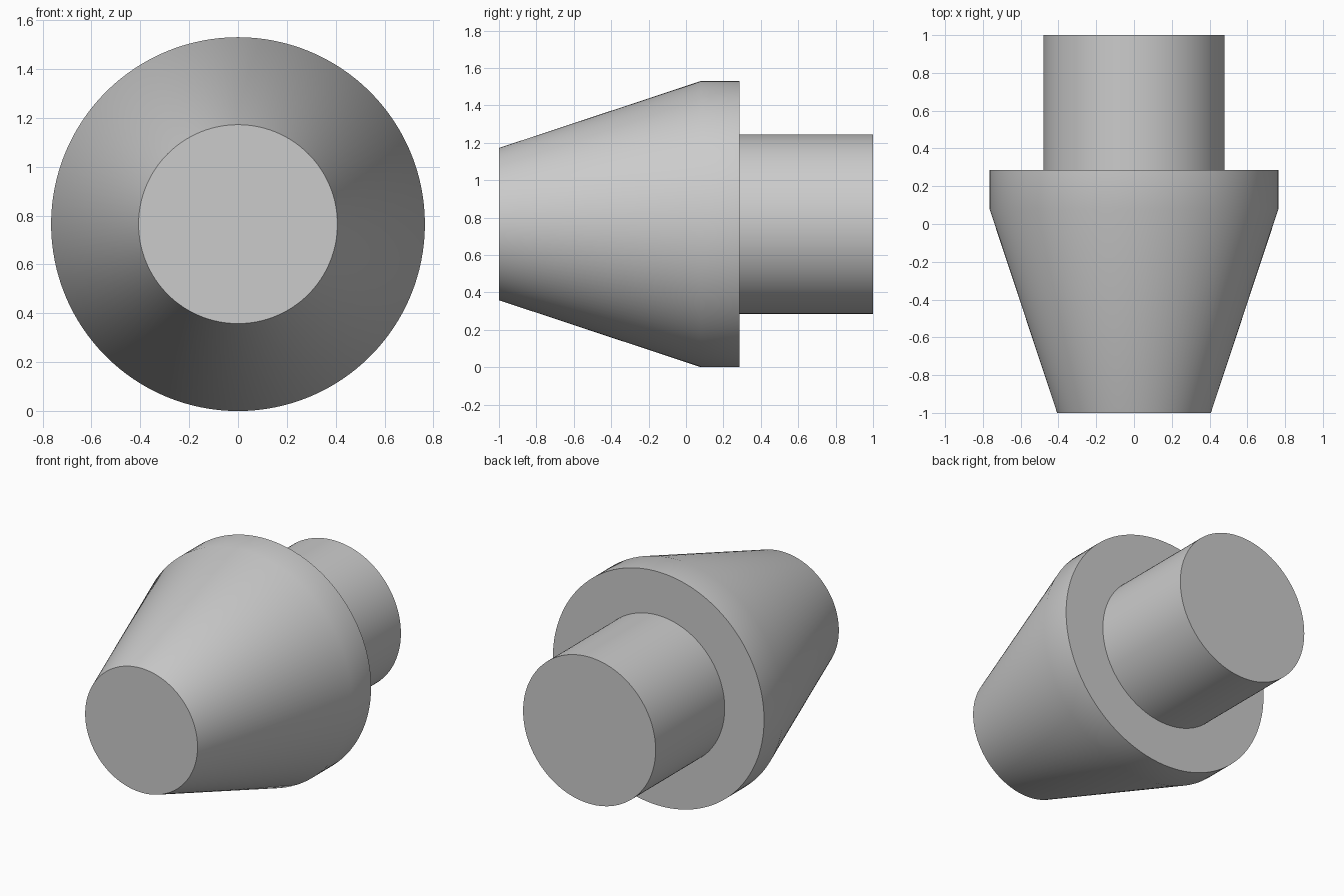
import bpy, bmesh, math

default_cube = bpy.data.objects.get("Cube")
if default_cube:
    bpy.data.objects.remove(default_cube, do_unlink=True)

SEGMENTS = 128
AXIS_Z = 0.765

# Plain grey metal
grey = bpy.data.materials.new("grey_metal")
grey.use_nodes = True
colour = (0.6, 0.6, 0.6, 1.0)
grey.diffuse_color = colour
grey.node_tree.nodes["Principled BSDF"].inputs["Base Color"].default_value = colour

# Turned profile from front to back: (y, radius)
profile = [
    (-1.0, 0.407),    # nose of the taper
    (0.08, 0.765),    # taper meets the collar
    (0.285, 0.765),   # back rim of the collar
    (0.285, 0.48),    # shoulder
    (1.0, 0.48),      # end of the shank
]


def turn(name, points, material):
    """Revolve the points about the y axis and close both ends."""
    bm = bmesh.new()
    rings = []
    for y, radius in points:
        angles = [math.tau * i / SEGMENTS for i in range(SEGMENTS)]
        rings.append([bm.verts.new((radius * math.cos(a), y, radius * math.sin(a)))
                      for a in angles])
    for a, b in zip(rings, rings[1:]):
        for i in range(SEGMENTS):
            j = (i + 1) % SEGMENTS
            bm.faces.new((a[i], a[j], b[j], b[i]))
    bm.faces.new(rings[0])
    bm.faces.new(rings[-1])
    bmesh.ops.recalc_face_normals(bm, faces=bm.faces)
    mesh = bpy.data.meshes.new(name)
    bm.to_mesh(mesh)
    bm.free()
    mesh.materials.append(material)
    obj = bpy.data.objects.new(name, mesh)
    bpy.context.collection.objects.link(obj)
    return obj


# Tapered plug with collar and shank
plug = turn("tapered_plug", profile, grey)
plug.location.z = AXIS_Z
bpy.ops.object.select_all(action="DESELECT")
plug.select_set(True)
bpy.context.view_layer.objects.active = plug
bpy.ops.object.shade_smooth_by_angle(angle=math.radians(30))
